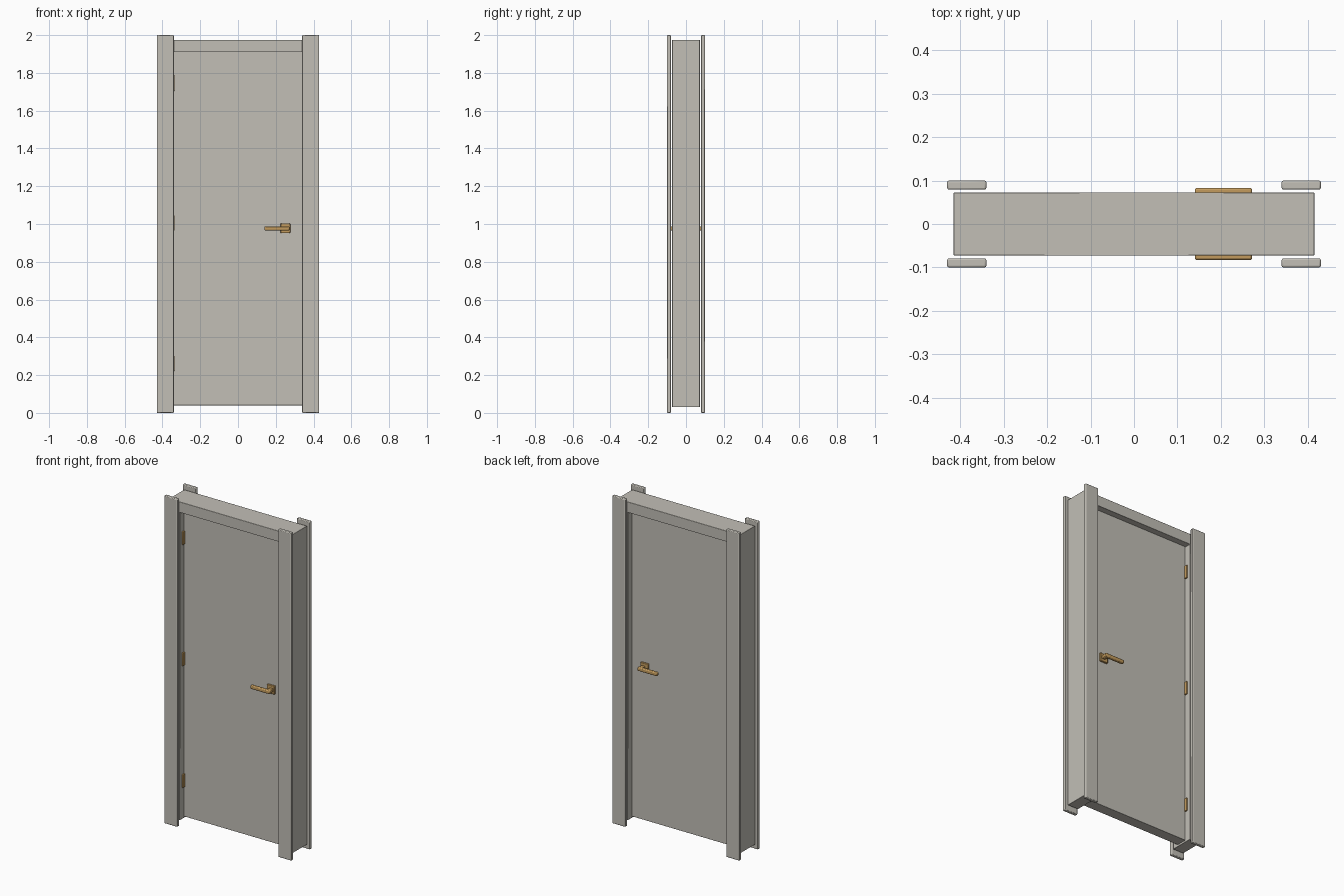
import bpy
import bmesh
from math import radians

cube = bpy.data.objects.get("Cube")
if cube:
    bpy.data.objects.remove(cube, do_unlink=True)


def material(name, rgb):
    mat = bpy.data.materials.new(name)
    mat.use_nodes = True
    color = (*rgb, 1)
    mat.diffuse_color = color
    mat.node_tree.nodes["Principled BSDF"].inputs["Base Color"].default_value = color
    return mat


paint = material("warm grey paint", (0.54, 0.52, 0.47))
brass = material("brass", (0.55, 0.33, 0.11))


def finish(name, bm, mat, bevel):
    bmesh.ops.recalc_face_normals(bm, faces=bm.faces)
    mesh = bpy.data.meshes.new(name)
    bm.to_mesh(mesh)
    bm.free()
    obj = bpy.data.objects.new(name, mesh)
    bpy.context.collection.objects.link(obj)
    mesh.materials.append(mat)
    mod = obj.modifiers.new("soft edges", "BEVEL")
    mod.width = bevel
    mod.segments = 2
    mod.limit_method = "ANGLE"
    mod.angle_limit = radians(40)
    bpy.ops.object.select_all(action="DESELECT")
    obj.select_set(True)
    bpy.context.view_layer.objects.active = obj
    bpy.ops.object.shade_smooth_by_angle(angle=radians(35))
    return obj


def box(name, x, y, z, mat, bevel):
    """Box between the (low, high) limits on each axis."""
    bm = bmesh.new()
    bmesh.ops.create_cube(bm, size=1)
    for v in bm.verts:
        for i, (low, high) in enumerate((x, y, z)):
            v.co[i] = low if v.co[i] < 0 else high
    return finish(name, bm, mat, bevel)


# Jambs and header: one arch-shaped outline, extruded through the wall
outer, inner, bottom, top, head, depth = 0.415, 0.343, 0.03, 1.975, 1.91, 0.073
half = [(inner, head), (inner, bottom), (outer, bottom), (outer, top)]
outline = half + [(-x, z) for x, z in reversed(half)]
bm = bmesh.new()
face = bm.faces.new([bm.verts.new((x, -depth, z)) for x, z in outline])
extruded = bmesh.ops.extrude_face_region(bm, geom=[face])["geom"]
for v in extruded:
    if isinstance(v, bmesh.types.BMVert):
        v.co.y = depth
finish("door_frame", bm, paint, 0.002)

# Door leaf
face_y = 0.033
box("door_leaf", (-0.342, 0.342), (-face_y, face_y), (0.04, 1.915), paint, 0.001)

# Four casing boards
for side, sx in (("right", -1), ("left", 1)):
    for end, sy in (("front", -1), ("back", 1)):
        box(f"casing_{end}_{side}", sorted((sx * 0.34, sx * 0.43)),
            sorted((sy * 0.079, sy * 0.1)), (0, 2), paint, 0.004)

# Hinges, showing on both faces of the door
for name, z in (("bottom", 0.262), ("middle", 1.005), ("top", 1.745)):
    box(f"hinge_{name}", (-0.346, -0.335), (-0.052, 0.052),
        (z - 0.04, z + 0.04), brass, 0.002)

# Lever handles on both faces
for end, s in (("front", -1), ("back", 1)):
    def span(near, far):
        return sorted((s * (face_y + near), s * (face_y + far)))
    box(f"handle_plate_{end}", (0.225, 0.277), span(-0.002, 0.012),
        (0.952, 1.003), brass, 0.003)
    box(f"handle_stem_{end}", (0.246, 0.268), span(0.01, 0.045),
        (0.966, 0.988), brass, 0.004)
    box(f"handle_lever_{end}", (0.14, 0.272), span(0.03, 0.05),
        (0.966, 0.988), brass, 0.005)
